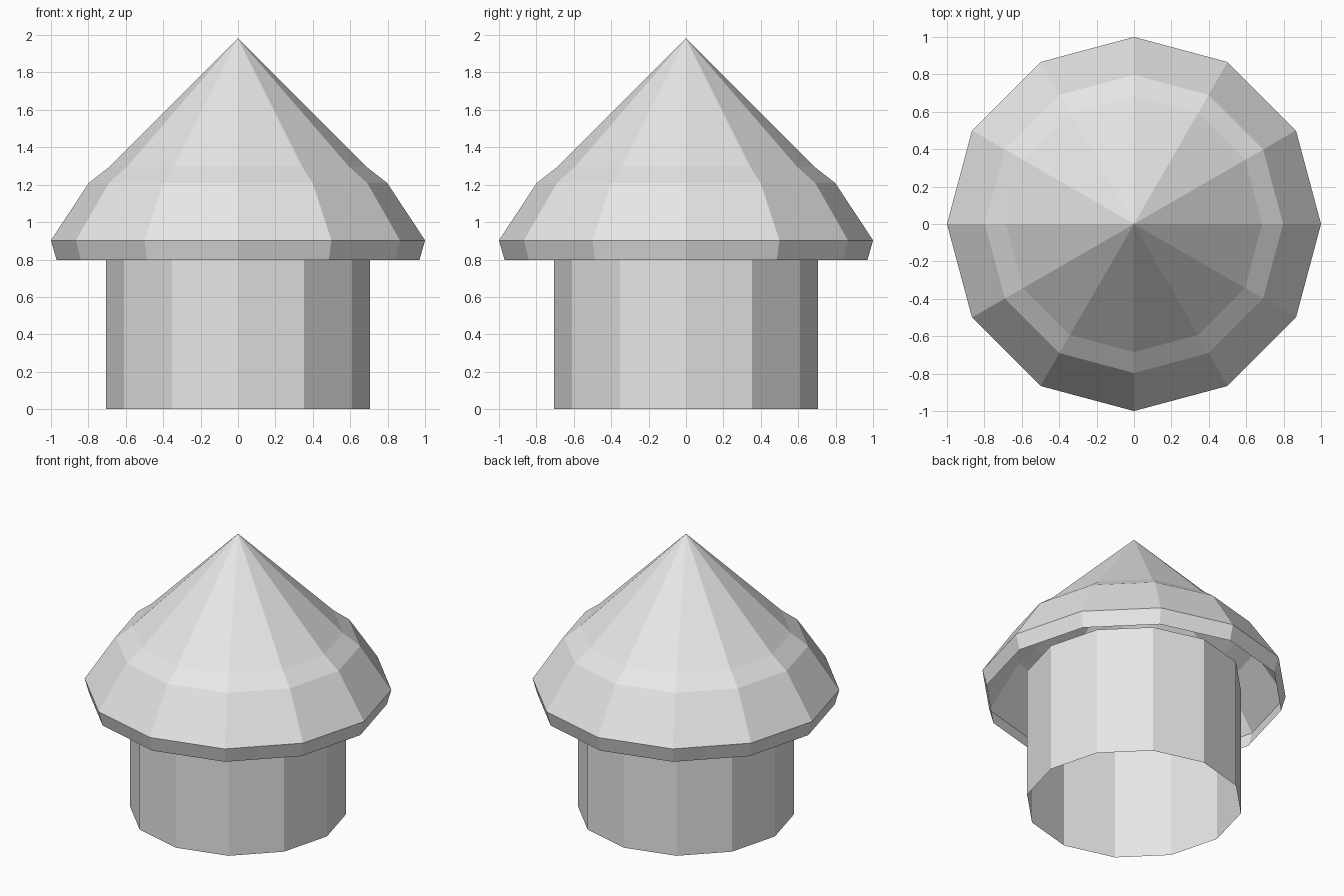
import bpy, bmesh, math

if "Cube" in bpy.data.objects:
    bpy.data.objects.remove(bpy.data.objects["Cube"])

SIDES = 12

plain = bpy.data.materials.new("pale_grey")
plain.diffuse_color = (0.8, 0.8, 0.8, 1)
plain.use_nodes = True
plain.node_tree.nodes["Principled BSDF"].inputs["Base Color"].default_value = plain.diffuse_color


def ring(bm, r, z):
    """One 12-sided loop; radius 0 gives a single point."""
    if r == 0:
        return [bm.verts.new((0, 0, z))] * SIDES
    return [bm.verts.new((r * math.cos(math.tau * i / SIDES),
                          r * math.sin(math.tau * i / SIDES), z))
            for i in range(SIDES)]


def lathe(name, profile):
    """Open flat-faced shell turned from (radius, height) points, bottom to top."""
    bm = bmesh.new()
    rings = [ring(bm, r, z) for r, z in profile]
    for low, high in zip(rings, rings[1:]):
        for i in range(SIDES):
            j = (i + 1) % SIDES
            corners = [low[i], low[j], high[j], high[i]]
            bm.faces.new(list(dict.fromkeys(corners)))
    mesh = bpy.data.meshes.new(name)
    bm.to_mesh(mesh)
    bm.free()
    mesh.materials.append(plain)
    obj = bpy.data.objects.new(name, mesh)
    bpy.context.collection.objects.link(obj)
    return obj


# Round wall: tube open at both ends, reaching a little into the roof
lathe("wall", [(0.705, 0), (0.705, 0.925)])

# Hollow roof: tucked-in rim, flared eave, shallow shoulder, pointed cone
lathe("roof", [(0.97, 0.797), (1.0, 0.903), (0.797, 1.21), (0.685, 1.297), (0, 1.982)])
